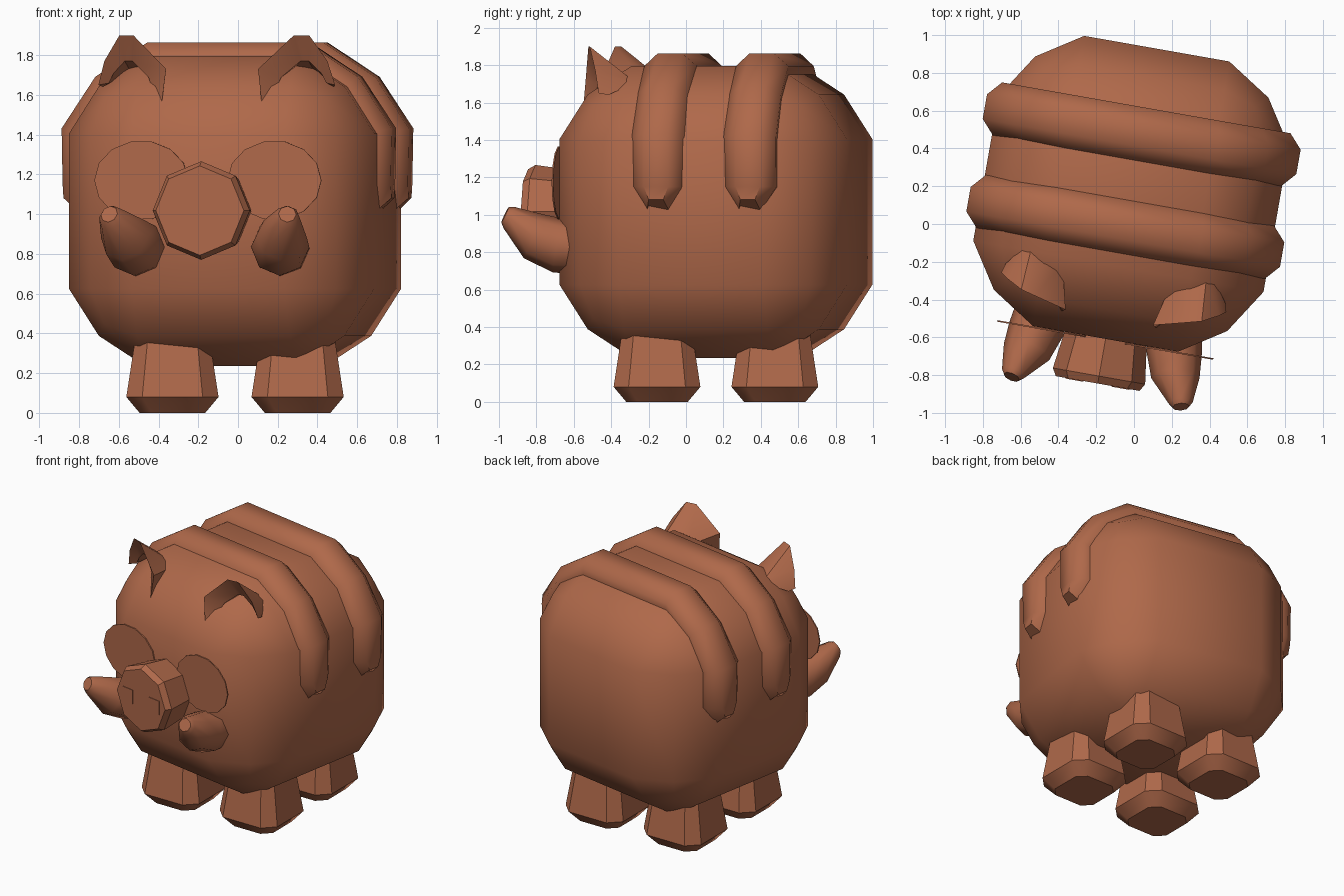
import bpy, bmesh, math
from mathutils import Matrix, Vector

if "Cube" in bpy.data.objects:
    bpy.data.objects.remove(bpy.data.objects["Cube"])

clay = bpy.data.materials.new("terracotta")
clay.diffuse_color = (0.43, 0.14, 0.068, 1)
clay.use_nodes = True
clay.node_tree.nodes["Principled BSDF"].inputs["Base Color"].default_value = clay.diffuse_color

# body frame: turned 10 degrees on its feet
TURN = Matrix.Translation((-0.015, 0.16, 0)) @ Matrix.Rotation(math.radians(-10), 4, 'Z')


def finish(name, bm, matrix=TURN, angle=45):
    bmesh.ops.recalc_face_normals(bm, faces=bm.faces[:])
    bm.transform(matrix)
    me = bpy.data.meshes.new(name)
    bm.to_mesh(me)
    bm.free()
    me.materials.append(clay)
    ob = bpy.data.objects.new(name, me)
    bpy.context.collection.objects.link(ob)
    bpy.ops.object.select_all(action='DESELECT')
    ob.select_set(True)
    bpy.context.view_layer.objects.active = ob
    bpy.ops.object.shade_smooth_by_angle(angle=math.radians(angle))
    return ob


def loft(rings):
    """Skin a list of closed rings and cap both ends."""
    bm = bmesh.new()
    vs = [[bm.verts.new(p) for p in r] for r in rings]
    n = len(vs[0])
    for a, b in zip(vs, vs[1:]):
        for i in range(n):
            j = (i + 1) % n
            bm.faces.new((a[i], a[j], b[j], b[i]))
    bm.faces.new(vs[0][::-1])
    bm.faces.new(vs[-1])
    return bm


def ring(center, axis, r, n=8, rz=None):
    q = Vector((0, -1, 0)).rotation_difference(Vector(axis))
    return [Vector(center) + q @ Vector((r * math.cos(2 * math.pi * i / n), 0,
            (rz or r) * math.sin(2 * math.pi * i / n))) for i in range(n)]


# body: cube with wide two-step bevels
bm = bmesh.new()
bmesh.ops.create_cube(bm, size=1.56)
bmesh.ops.bevel(bm, geom=bm.edges[:], offset=0.39, segments=2, profile=0.37,
                affect='EDGES')
bmesh.ops.translate(bm, verts=bm.verts, vec=(0, 0, 1.015))
finish("body", bm, angle=60)

# straps across the back: (x, z, outward x, outward z, base half width, top half width)
half = [(0.77, 1.02, 0.5, 0.5, 0.06, 0.04),
        (0.77, 1.15, 1, 0, 0.142, 0.066),
        (0.775, 1.415, 1, 0.25, 0.142, 0.066),
        (0.62, 1.64, 0.75, 0.75, 0.142, 0.066),
        (0.39, 1.795, 0.25, 1, 0.142, 0.066)]
path = half + [(-x, z, -nx, nz, a, b) for x, z, nx, nz, a, b in reversed(half)]
for name, yc in (("front_strap", -0.178), ("rear_strap", 0.32)):
    rings = []
    for x, z, nx, nz, a, b in path:
        t = 0.068
        ix, iz = x - nx * 0.05, z - nz * 0.05
        if z == 1.02:  # rounded lower tip
            ix, iz, nx, nz = x * 0.95, z, math.copysign(1, nx), 0.9
        ox, oz = x + nx * t, z + nz * t
        rings.append([(ix, yc - a, iz), (x, yc - a, z), (ox, yc - b, oz),
                      (ox, yc + b, oz), (x, yc + a, z), (ix, yc + a, iz)])
    finish(name, loft(rings), angle=50)

# four feet, square to the ground frame
for sx, ns in ((-1, "left"), (1, "right")):
    for sy, nf in ((-1, "front"), (1, "rear")):
        rings = []
        for z, h, c in ((0, 0.165, 0.06), (0.08, 0.232, 0.08), (0.42, 0.18, 0.06)):
            pts = [(h, -h + c), (h, h - c), (h - c, h), (-h + c, h),
                   (-h, h - c), (-h, -h + c), (-h + c, -h), (h - c, -h)]
            rings.append([(x + sx * 0.315 - 0.015, y + sy * 0.315 + 0.16, z) for x, y in pts])
        finish(f"{nf}_{ns}_foot", loft(rings), Matrix.Identity(4), 35)

# snout: flared octagon with a small front chamfer
fwd = (0, -1, 0)
finish("snout", loft([ring((0, y, 1.018), fwd, r) for y, r in
                      ((-0.70, 0.21), (-0.98, 0.248), (-1.02, 0.225))]), angle=30)

# mirrored face parts
for s, side in ((-1, "left"), (1, "right")):
    mirror = TURN @ Matrix.Diagonal((s, 1, 1, 1))

    # nostril plates
    bm = bmesh.new()
    bmesh.ops.create_cube(bm, size=1, matrix=Matrix.Translation((0.124, -1.02, 1.015))
                          @ Matrix.Diagonal((0.096, 0.008, 0.1, 1)))
    finish(f"{side}_nostril", bm, mirror)

    # eye discs
    finish(f"{side}_eye", loft([ring((0.34, y, 1.17), fwd, 0.24, 14, 0.2)
                                for y in (-0.782, -0.79)]), mirror)

    # tusks
    finish(f"{side}_tusk", loft([
        ring((0.36, -0.68, 0.825), (0, -1, 0.1), 0.14),
        ring((0.37, -0.79, 0.835), (0.1, -1, 0.2), 0.147),
        ring((0.40, -0.92, 0.885), (0.2, -1, 0.45), 0.128),
        ring((0.45, -1.045, 0.985), (0.25, -1, 0.5), 0.064),
        ring((0.455, -1.065, 1.0), (0.25, -1, 0.5), 0.045)]), mirror)

    # ears: pointed shell with an arched hollow in front
    front = [(0.255, -0.676, 1.56), (0.235, -0.665, 1.73), (0.41, -0.62, 1.90),
             (0.485, -0.60, 1.90), (0.57, -0.555, 1.77), (0.605, -0.53, 1.65)]
    arch = [(0.31, -0.62, 1.62), (0.34, -0.58, 1.69), (0.43, -0.54, 1.77),
            (0.47, -0.53, 1.77), (0.53, -0.51, 1.71), (0.555, -0.50, 1.66)]
    back = [(0.265, -0.60, 1.58), (0.294, -0.426, 1.70), (0.37, -0.41, 1.73),
            (0.47, -0.37, 1.72), (0.506, -0.367, 1.70), (0.59, -0.48, 1.64)]
    bm = bmesh.new()
    f, a, b = [[bm.verts.new(p) for p in row] for row in (front, arch, back)]
    for i in range(5):
        bm.faces.new((f[i], f[i + 1], a[i + 1], a[i]))
        bm.faces.new((f[i + 1], f[i], b[i], b[i + 1]))
        bm.faces.new((a[i], a[i + 1], b[i + 1], b[i]))
    bm.faces.new((f[0], a[0], b[0]))
    bm.faces.new((f[5], b[5], a[5]))
    finish(f"{side}_ear", bm, mirror, 35)
